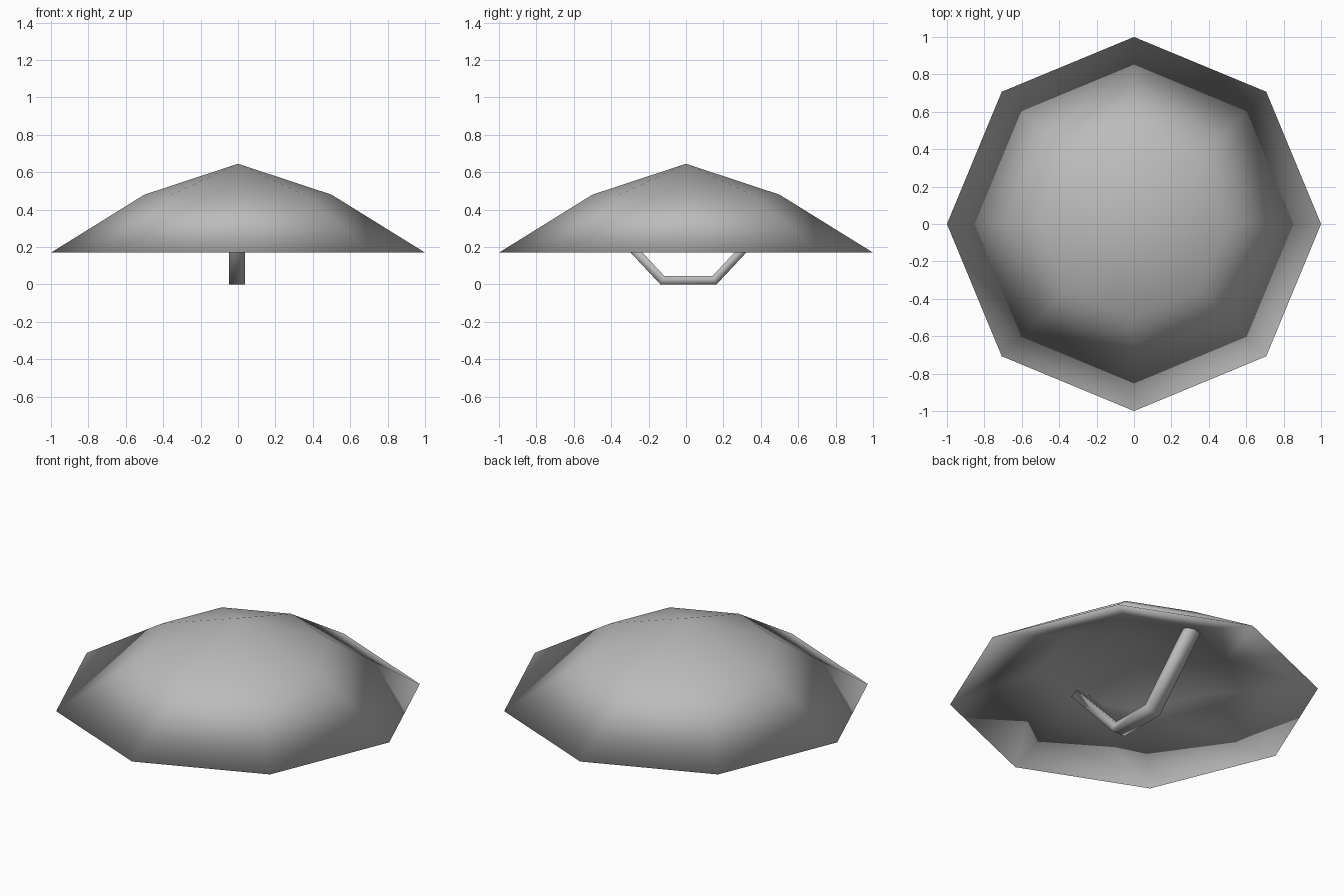
import bpy, bmesh, math

if "Cube" in bpy.data.objects:
    bpy.data.objects.remove(bpy.data.objects["Cube"])

SIDES = 8

grey = bpy.data.materials.new("plain grey")
grey.diffuse_color = (0.5, 0.5, 0.5, 1)
grey.use_nodes = True
grey.node_tree.nodes["Principled BSDF"].inputs["Base Color"].default_value = grey.diffuse_color


def finish(name, bm):
    """Turn a bmesh into a smooth-shaded grey object."""
    bmesh.ops.recalc_face_normals(bm, faces=bm.faces)
    mesh = bpy.data.meshes.new(name)
    bm.to_mesh(mesh)
    bm.free()
    mesh.materials.append(grey)
    for p in mesh.polygons:
        p.use_smooth = True
    obj = bpy.data.objects.new(name, mesh)
    bpy.context.collection.objects.link(obj)
    return obj


# Domed shield: outer and inner skins that share one sharp rim
bm = bmesh.new()


def ring(r, z):
    return [bm.verts.new((r * math.cos(2 * math.pi * i / SIDES),
                          r * math.sin(2 * math.pi * i / SIDES), z))
            for i in range(SIDES)]


rim = ring(1.0, 0.17)
for ring_z, apex_z in ((0.48, 0.645), (0.37, 0.535)):
    mid = ring(0.5, ring_z)
    apex = bm.verts.new((0, 0, apex_z))
    for i in range(SIDES):
        j = (i + 1) % SIDES
        bm.faces.new((rim[i], rim[j], mid[j]))
        bm.faces.new((rim[i], mid[j], mid[i]))
        bm.faces.new((mid[i], mid[j], apex))
finish("shield_dome", bm)

# Grip: flat bar swept along a bent path, sunk into the inner skin at both ends
bm = bmesh.new()
outer_half = [(0.15, 0.0), (0.51, 0.385)]
inner_half = [(0.128, 0.044), (0.475, 0.415)]


def mirrored(half):
    return [(-y, z) for y, z in reversed(half)] + half


HALF_W, CX, CY = 0.043, -0.005, 0.013
sections = []
for (yo, zo), (yi, zi) in zip(mirrored(outer_half), mirrored(inner_half)):
    sections.append([bm.verts.new((CX + sx * HALF_W, CY + y, z))
                     for sx, y, z in ((-1, yo, zo), (1, yo, zo), (1, yi, zi), (-1, yi, zi))])
for a, b in zip(sections, sections[1:]):
    for k in range(4):
        m = (k + 1) % 4
        bm.faces.new((a[k], a[m], b[m], b[k]))
bm.faces.new(sections[0])
bm.faces.new(sections[-1])
finish("grip", bm)
